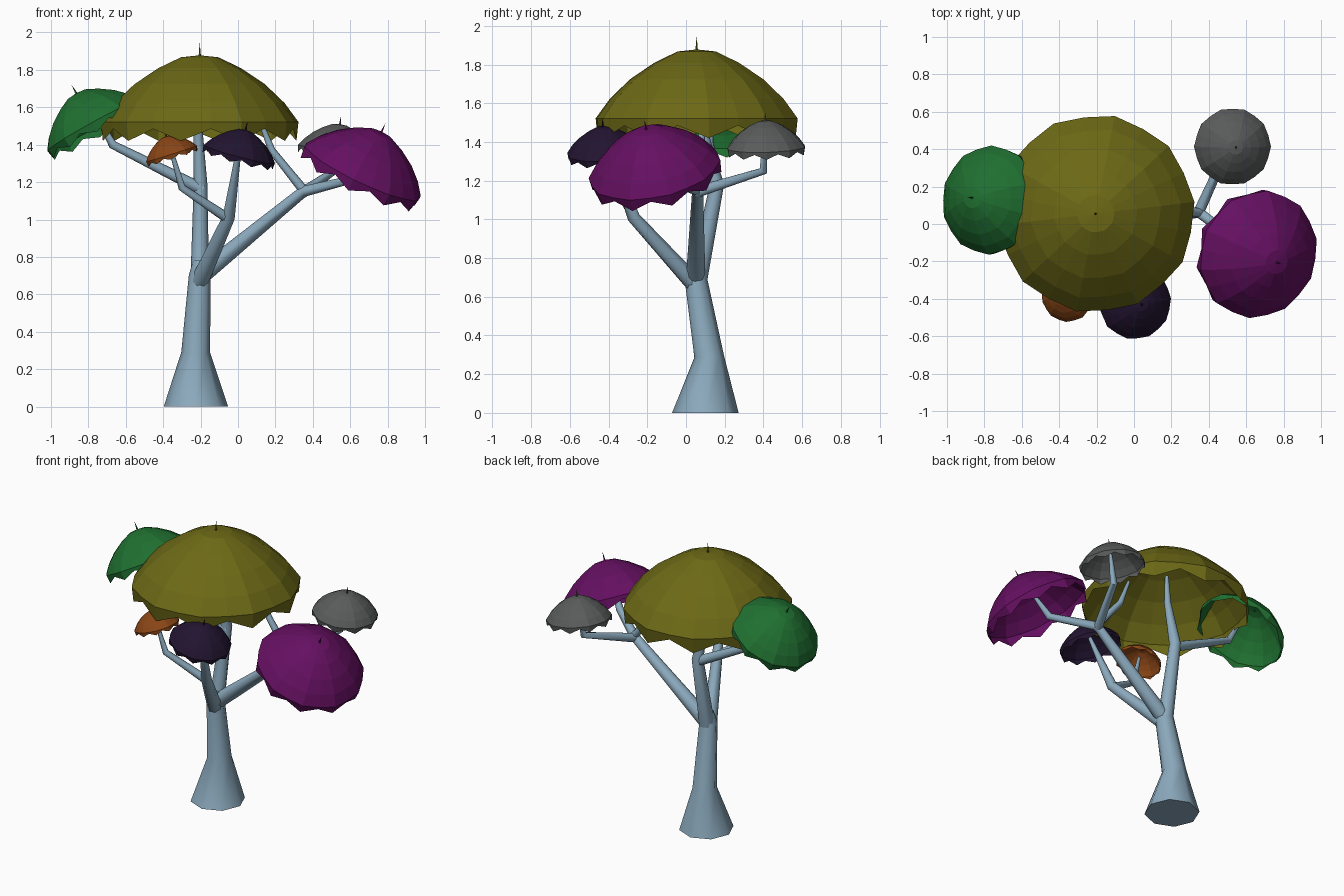
import bpy, bmesh, math
from mathutils import Vector

if "Cube" in bpy.data.objects:
    bpy.data.objects.remove(bpy.data.objects["Cube"])


def material(name, rgb):
    m = bpy.data.materials.new(name)
    m.diffuse_color = (*rgb, 1)
    m.use_nodes = True
    m.node_tree.nodes["Principled BSDF"].inputs["Base Color"].default_value = m.diffuse_color
    return m


def finish(bm, name, mat, smooth=False):
    bmesh.ops.recalc_face_normals(bm, faces=bm.faces)
    me = bpy.data.meshes.new(name)
    bm.to_mesh(me)
    bm.free()
    me.materials.append(mat)
    if smooth:
        me.polygons.foreach_set("use_smooth", [True] * len(me.polygons))
        me.set_sharp_from_angle(angle=math.radians(50))
    ob = bpy.data.objects.new(name, me)
    bpy.context.collection.objects.link(ob)
    return ob


def bridge(bm, a, b):
    n = len(a)
    for i in range(n):
        bm.faces.new((a[i], a[(i + 1) % n], b[(i + 1) % n], b[i]))


def limb(name, points, mat, sides=8):
    """Tapered tube through (x, y, z, radius) points."""
    bm = bmesh.new()
    pts = [Vector(p[:3]) for p in points]
    rings = []
    for i, p in enumerate(pts):
        d = Vector((0, 0, 0))
        if i:
            d += (p - pts[i - 1]).normalized()
        if i < len(pts) - 1:
            d += (pts[i + 1] - p).normalized()
        if p.z == 0:
            d = Vector((0, 0, 1))
        d.normalize()
        u = Vector((0, 1, 0)).cross(d).normalized()
        v = d.cross(u)
        r = points[i][3]
        rings.append([bm.verts.new(p + r * (math.cos(t) * u + math.sin(t) * v))
                      for t in (2 * math.pi * k / sides for k in range(sides))])
    for a, b in zip(rings, rings[1:]):
        bridge(bm, a, b)
    bm.faces.new(rings[0])
    bm.faces.new(rings[-1])
    return finish(bm, name, mat, True)


# radius and height below the apex, as fractions of the canopy radius
DOME = [(0.19, -0.02), (0.42, -0.13), (0.66, -0.29), (0.86, -0.48), (1.0, -0.67)]
RIBS = 10


def umbrella(name, apex, axis, R, mat, turn=0.0):
    """Open ribbed canopy with a jagged hem and a spike on top."""
    bm = bmesh.new()
    n = RIBS * 2

    def ring(r, z_rib, z_mid):
        out = []
        for k in range(n):
            t = math.pi * k / RIBS + turn
            rr = R * r * (0.975 if k % 2 else 1)
            out.append(bm.verts.new((rr * math.cos(t), rr * math.sin(t),
                                     R * (z_mid if k % 2 else z_rib))))
        return out

    rings = [ring(r, z, z) for r, z in DOME] + [ring(0.98, -0.86, -0.74)]
    top = bm.verts.new((0, 0, 0))
    for k in range(n):
        bm.faces.new((top, rings[0][k], rings[0][(k + 1) % n]))
    for a, b in zip(rings, rings[1:]):
        bridge(bm, b, a)
    # spike
    length = 0.03 + 0.075 * R
    base = [bm.verts.new((0.007 * math.cos(t), 0.007 * math.sin(t), -0.005))
            for t in (2 * math.pi * k / 5 for k in range(5))]
    tip = bm.verts.new((0, 0, length))
    for k in range(5):
        bm.faces.new((base[k], base[(k + 1) % 5], tip))
    ob = finish(bm, name, mat)
    ob.location = apex
    ob.rotation_mode = 'QUATERNION'
    ob.rotation_quaternion = Vector((0, 0, 1)).rotation_difference(Vector(axis).normalized())
    return ob


# trunk and branches
bark = material("bark", (0.26, 0.40, 0.51))
limb("trunk", [(-0.225, 0.10, 0, 0.172), (-0.226, 0.12, 0.29, 0.077),
               (-0.205, 0.05, 0.70, 0.058), (-0.2, 0.055, 0.78, 0.04)], bark)
limb("centre_branch", [(-0.205, 0.055, 0.66, 0.05), (-0.20, 0.16, 1.18, 0.037),
                       (-0.215, 0.07, 1.52, 0.022), (-0.22, 0.055, 1.72, 0.012)], bark)
limb("left_branch", [(-0.19, 0.155, 1.16, 0.034), (-0.67, 0.12, 1.40, 0.023),
                     (-0.76, 0.12, 1.56, 0.010)], bark)
limb("front_branch", [(-0.21, 0.05, 0.66, 0.048), (-0.05, -0.27, 1.01, 0.033),
                      (0.01, -0.42, 1.41, 0.012)], bark)
limb("front_left_branch", [(-0.045, -0.26, 1.0, 0.028), (-0.30, -0.36, 1.17, 0.02),
                           (-0.36, -0.38, 1.38, 0.010)], bark)
limb("right_branch", [(-0.20, 0.05, 0.70, 0.05), (0.35, 0.06, 1.15, 0.03),
                      (0.59, -0.12, 1.21, 0.024), (0.68, -0.17, 1.36, 0.011)], bark)
limb("back_right_branch", [(0.34, 0.05, 1.14, 0.03), (0.50, 0.40, 1.25, 0.023),
                           (0.535, 0.41, 1.44, 0.011)], bark)
limb("inner_right_branch", [(0.36, 0.06, 1.145, 0.026), (0.18, 0.08, 1.37, 0.02),
                            (0.11, 0.08, 1.55, 0.010)], bark)

# umbrella canopies: name, apex, axis, radius, colour, turn
for name, apex, axis, R, rgb, turn in [
    ("olive", (-0.205, 0.055, 1.878), (0, 0, 1), 0.532, (0.15, 0.14, 0.008), 0.12),
    ("green", (-0.865, 0.14, 1.675), (-0.48, 0.06, 0.87), 0.292, (0.014, 0.16, 0.03), 0.3),
    ("purple", (0.765, -0.205, 1.465), (0.42, -0.18, 0.88), 0.347, (0.13, 0.005, 0.12), 0.2),
    ("grey", (0.545, 0.41, 1.51), (0.13, -0.03, 0.99), 0.207, (0.10, 0.105, 0.105), 0.0),
    ("dark", (0.04, -0.43, 1.478), (0.25, -0.08, 0.96), 0.198, (0.016, 0.007, 0.03), 0.1),
    ("orange", (-0.385, -0.38, 1.445), (-0.30, -0.02, 0.95), 0.146, (0.25, 0.06, 0.008), 0.25),
]:
    umbrella(name + "_canopy", apex, axis, R, material(name, rgb), turn)
